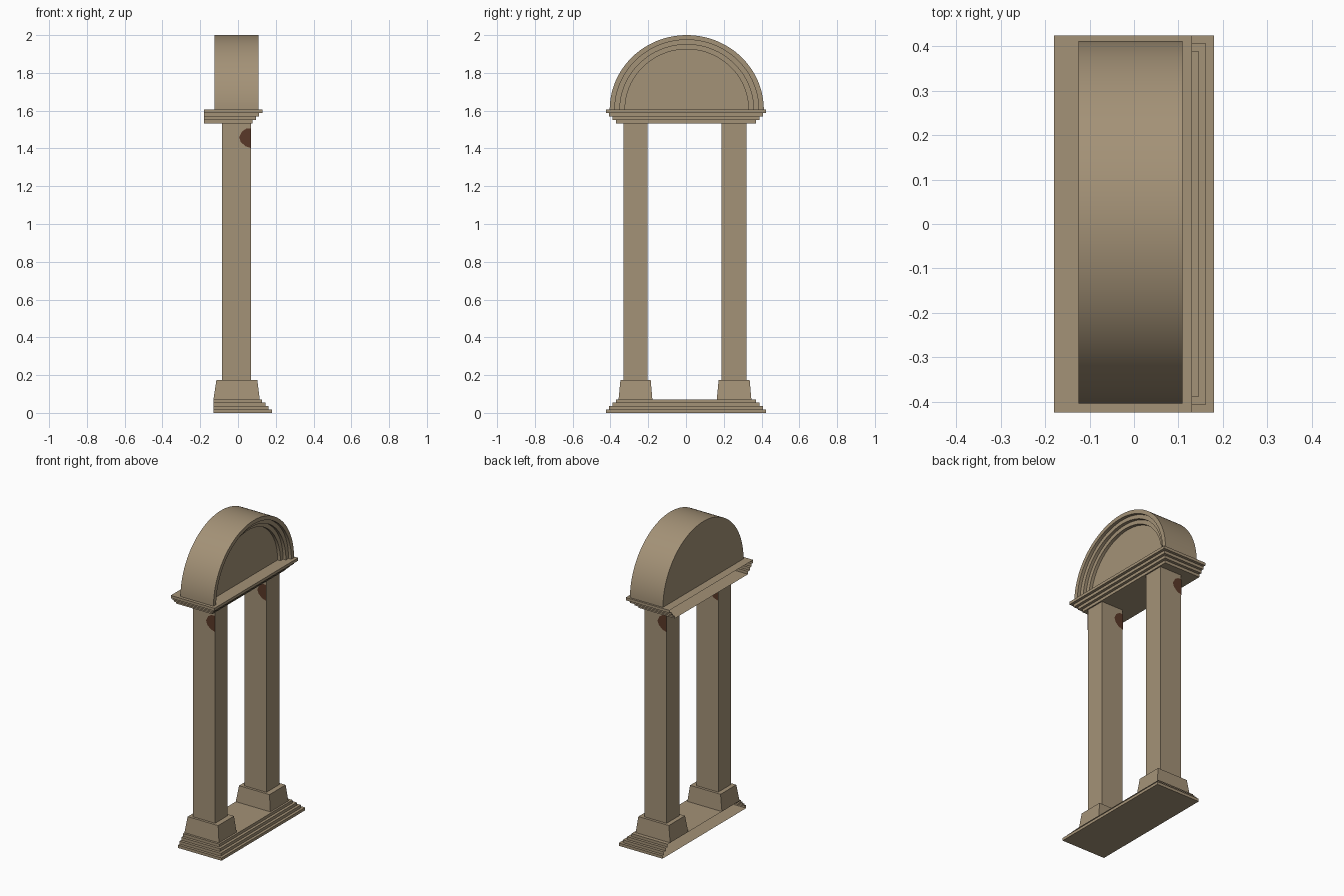
import bpy, math
from mathutils import Vector

if "Cube" in bpy.data.objects:
    bpy.data.objects.remove(bpy.data.objects["Cube"])


def material(name, col):
    m = bpy.data.materials.new(name)
    m.diffuse_color = (*col, 1)
    m.use_nodes = True
    m.node_tree.nodes["Principled BSDF"].inputs["Base Color"].default_value = m.diffuse_color
    return m


STONE = material("tan_stone", (0.37, 0.287, 0.184))
BROWN = material("dark_brown", (0.10, 0.040, 0.021))


def make(name, verts, faces, mat):
    me = bpy.data.meshes.new(name)
    me.from_pydata(verts, [], faces)
    me.materials.append(mat)
    ob = bpy.data.objects.new(name, me)
    bpy.context.collection.objects.link(ob)
    return ob


def loft(name, rings, closed=True, mat=STONE):
    """Join counter-clockwise rings with quads and cap both ends."""
    n = len(rings[0])
    verts = [p for r in rings for p in r]
    faces = [tuple(range(n))[::-1]]
    for k in range(len(rings) - 1):
        a, b = k * n, (k + 1) * n
        for i in range(n if closed else n - 1):
            j = (i + 1) % n
            faces.append((a + i, a + j, b + j, b + i))
    faces.append(tuple(range(len(verts) - n, len(verts))))
    return make(name, verts, faces, mat)


def rect(x0, x1, y0, y1, z):
    return [(x0, y0, z), (x1, y0, z), (x1, y1, z), (x0, y1, z)]


def steps(name, x_back, x_front, z0, z1, upward):
    """Four steps on three sides, open at the back."""
    rings, h = [], (z1 - z0) / 4
    for i in range(4):
        k = i if upward else 3 - i
        inset = 0.0176 * k
        for z in (z0 + i * h, z0 + (i + 1) * h):
            rings.append(rect(x_back, x_front - inset, -0.424 + inset, 0.424 - inset, z))
    loft(name, rings, closed=False)


# Stepped base and upside-down stepped cornice
steps("base_steps", -0.13, 0.18, 0, 0.072, True)
steps("cornice", -0.18, 0.13, 1.533, 1.605, False)

# Pillars with tapered pedestals and a brown patch on each outer/inner face
PATCH = [(0, 1.505), (-0.025, 1.505), (-0.048, 1.49), (-0.063, 1.46),
         (-0.055, 1.435), (-0.03, 1.412), (0, 1.402)]
for side, y0, y1 in (("left", -0.331, -0.204), ("right", 0.189, 0.32)):
    loft(side + "_pedestal", [rect(-0.13, 0.115, y0 - 0.026, y1 + 0.026, 0.072),
                              rect(-0.114, 0.102, y0 - 0.016, y1 + 0.017, 0.175)])
    loft(side + "_pillar", [rect(-0.086, 0.069, y0, y1, z) for z in (0.175, 1.533)])
    n = len(PATCH)
    make(side + "_patch_front", [(0.069 + x, y0 - 0.0015, z) for x, z in PATCH],
         [tuple(range(n))[::-1]] and [tuple(range(n))], BROWN)
    make(side + "_patch_back", [(-0.086 - x, y1 + 0.0015, z) for x, z in PATCH],
         [tuple(range(n))], BROWN)

# Half-round pediment with a stepped recess on its +x face
SEG = 64
profile = [(-0.125, 0), (0.109, 0), (0.109, 1), (0.089, 1),
           (0.089, 2), (0.069, 2), (0.069, 3), (0.049, 3)]
rings = []
for x, k in profile:
    ry, rz = 0.408 - 0.027 * k, 0.395 - 0.025 * k
    rings.append([(x, 0.004 + ry * math.cos(math.pi * i / SEG),
                   1.605 + rz * math.sin(math.pi * i / SEG)) for i in range(SEG + 1)])
arch = loft("arched_pediment", rings, closed=False)
bpy.context.view_layer.objects.active = arch
arch.select_set(True)
bpy.ops.object.shade_smooth_by_angle(angle=math.radians(30))
